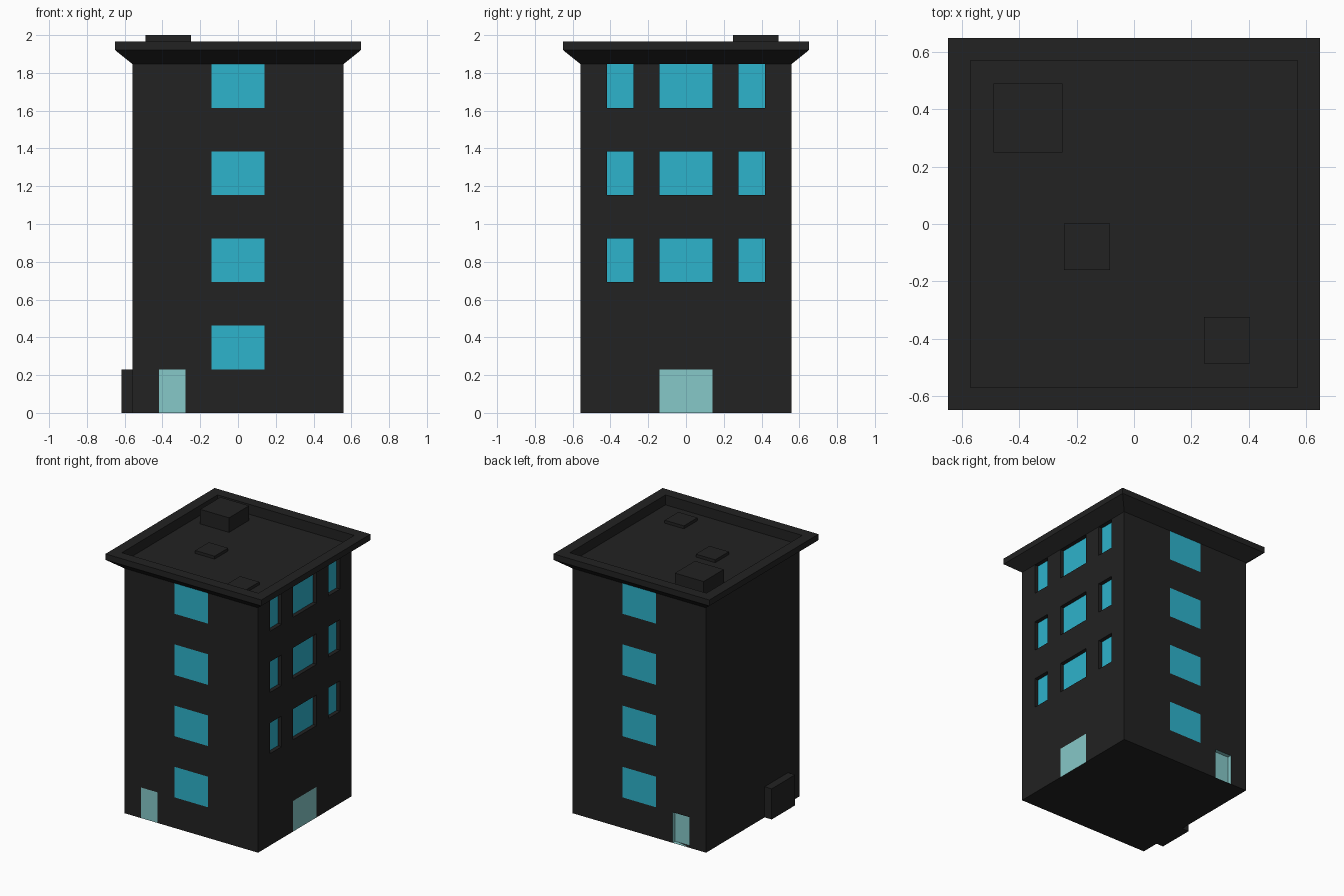
import bpy, bmesh
from mathutils import Vector

if "Cube" in bpy.data.objects:
    bpy.data.objects.remove(bpy.data.objects["Cube"])

W, H = 0.558, 1.846          # half width and height of the walls
U, Q = H / 8, W / 4          # half storey, quarter of the half width
RECESS = 0.03


def material(name, rgb):
    m = bpy.data.materials.new(name)
    m.diffuse_color = (*rgb, 1)
    m.use_nodes = True
    m.node_tree.nodes["Principled BSDF"].inputs["Base Color"].default_value = m.diffuse_color
    return m


DARK = material("charcoal", (0.016, 0.016, 0.016))
GLASS = material("window blue", (0.027, 0.451, 0.604))
DOOR = material("door pale teal", (0.238, 0.578, 0.578))


def add_object(name, bm, mats):
    bmesh.ops.recalc_face_normals(bm, faces=bm.faces[:])
    me = bpy.data.meshes.new(name)
    bm.to_mesh(me)
    bm.free()
    for m in mats:
        me.materials.append(m)
    ob = bpy.data.objects.new(name, me)
    bpy.context.collection.objects.link(ob)
    return ob


def make_box(bm, lo, hi):
    lo, hi = Vector(lo), Vector(hi)
    for v in bmesh.ops.create_cube(bm, size=1)["verts"]:
        v.co = (lo + hi) / 2 + Vector([a * b for a, b in zip(v.co, hi - lo)])


def box(name, lo, hi):
    bm = bmesh.new()
    make_box(bm, lo, hi)
    return add_object(name, bm, [DARK])


# Walls: a box sliced along the window lines
bm = bmesh.new()
make_box(bm, (-W, -W, 0), (W, W, H))


def cut(axis, value):
    n, p = Vector((0, 0, 0)), Vector((0, 0, 0))
    n[axis], p[axis] = 1, value
    bmesh.ops.bisect_plane(bm, geom=bm.verts[:] + bm.edges[:] + bm.faces[:],
                           plane_co=p, plane_no=n, dist=1e-5)


for axis in (0, 1):
    for k in (-3, -2, -1, 1, 2, 3):
        cut(axis, k * Q)
for k in range(1, 8):
    cut(2, k * U)
bm.normal_update()


def opening(face):
    """Material slot and recess of a wall cell: 0 wall, 1 window, 2 door."""
    c, n = face.calc_center_median(), face.normal
    if abs(n.z) > 0.5 or n.x < -0.5:
        return 0, False
    right = n.x > 0.5
    along = c.y if right else c.x
    row = int(c.z / U)
    middle = abs(along) < Q
    side = 2 * Q < abs(along) < 3 * Q
    if row == 0:
        if right:
            return (2 if middle else 0), False
        return (2 if side and along < 0 else 0), n.y > 0.5
    if row % 2 and (middle or (right and side)) and not (right and row < 3):
        return 1, right
    return 0, False


# Windows and doors: colour the cells, sink the recessed ones
for f in bm.faces[:]:
    slot, sunk = opening(f)
    if not slot:
        continue
    if slot == 2:
        f.material_index = 2
    if sunk:
        n = f.normal.copy()
        f = bmesh.ops.extrude_discrete_faces(bm, faces=[f])["faces"][0]
        bmesh.ops.translate(bm, verts=f.verts[:], vec=-n * RECESS)
    f.material_index = slot
add_object("walls", bm, [DARK, GLASS, DOOR])

# Flared cornice, parapet and sunken roof floor
bm = bmesh.new()
profile = [(W, H), (0.65, 1.92), (0.65, 1.965), (0.57, 1.965), (0.57, 1.89)]
rings = [[bm.verts.new((sx * r, sy * r, z))
          for sx, sy in ((-1, -1), (1, -1), (1, 1), (-1, 1))] for r, z in profile]
for a, b in zip(rings, rings[1:]):
    for i in range(4):
        j = (i + 1) % 4
        bm.faces.new((a[i], a[j], b[j], b[i]))
bm.faces.new(rings[-1])
bm.faces.new(rings[0][::-1])
add_object("cornice_roof", bm, [DARK])

# Roof structures and the box against the left wall
box("roof_hut", (-0.49, 0.25, 1.885), (-0.25, 0.49, 2.0))
box("roof_hatch_centre", (-0.245, -0.16, 1.885), (-0.083, 0.002, 1.912))
box("roof_hatch_front", (0.245, -0.487, 1.885), (0.405, -0.325, 1.912))
box("side_box", (-0.617, -3 * Q, 0), (-W, -Q, U))
